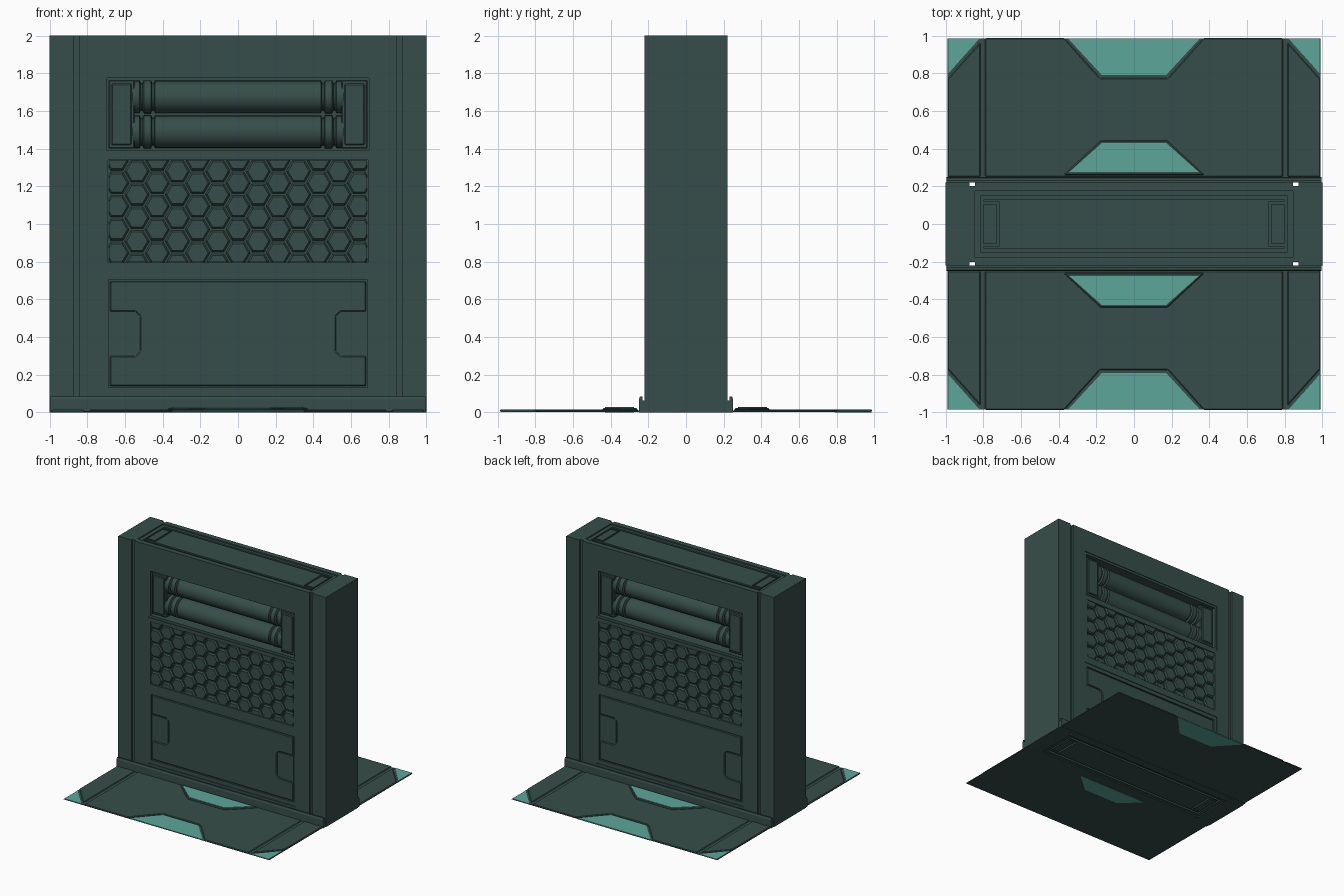
import bpy, bmesh, math
from mathutils import Matrix, Vector

if "Cube" in bpy.data.objects:
    bpy.data.objects.remove(bpy.data.objects["Cube"])


def material(name, rgb):
    m = bpy.data.materials.new(name)
    m.diffuse_color = (*rgb, 1)
    m.use_nodes = True
    m.node_tree.nodes["Principled BSDF"].inputs["Base Color"].default_value = m.diffuse_color
    return m


DARK = material("dark_green_grey", (0.037, 0.076, 0.067))
TEAL = material("teal", (0.107, 0.381, 0.319))


def finish(name, bm, mat, bevel=0, both=False):
    bmesh.ops.recalc_face_normals(bm, faces=bm.faces)
    me = bpy.data.meshes.new(name)
    bm.to_mesh(me)
    bm.free()
    me.materials.append(mat)
    ob = bpy.data.objects.new(name, me)
    bpy.context.collection.objects.link(ob)
    if bevel:
        m = ob.modifiers.new("bevel", 'BEVEL')
        m.width = bevel
        m.segments = 1
    if both:  # turned copy for the back half
        twin = ob.copy()
        twin.name = name + "_back"
        twin.rotation_euler.z = math.pi
        bpy.context.collection.objects.link(twin)
    return ob


def prism(bm, pts, a, b, axis):
    """Extrude a 2D outline from a to b along an axis."""
    place = {'x': lambda p, t: (t, p[0], p[1]),
             'y': lambda p, t: (p[0], t, p[1]),
             'z': lambda p, t: (p[0], p[1], t)}[axis]
    lo = [bm.verts.new(place(p, a)) for p in pts]
    hi = [bm.verts.new(place(p, b)) for p in pts]
    bm.faces.new(lo)
    bm.faces.new(hi[::-1])
    for i in range(len(pts)):
        j = (i + 1) % len(pts)
        bm.faces.new((lo[i], hi[i], hi[j], lo[j]))


def box(bm, x0, x1, y0, y1, z0, z1):
    prism(bm, [(x0, y0), (x1, y0), (x1, y1), (x0, y1)], z0, z1, 'z')


def solid(name, pts, a, b, axis, mat=DARK, bevel=0, both=True):
    bm = bmesh.new()
    prism(bm, pts, a, b, axis)
    return finish(name, bm, mat, bevel, both)


# wall slab with recesses cut out of both faces, top and bottom
bm = bmesh.new()
box(bm, -1, 1, -.22, .22, 0, 2)
wall = finish("wall", bm, DARK)
bm = bmesh.new()
for s in (-1, 1):
    def cut(x0, x1, z0, z1, depth):
        box(bm, x0, x1, *sorted((s * (.22 - depth), s * .3)), z0, z1)
    for x in (-.858, .858):
        cut(x - .015, x + .015, -.1, 2.1, .018)
    cut(-.715, .715, 1.37, 1.795, .006)
    cut(-.69, .69, .795, 1.34, .022)
    cut(-.715, .715, .1, .735, .006)
box(bm, -.845, .845, -.175, .175, 1.99, 2.1)
box(bm, -.845, .845, -.175, .175, -.1, .01)
cutter = finish("shallow_cutter", bm, DARK)
bm = bmesh.new()
for s in (-1, 1):
    box(bm, -.695, .695, *sorted((s * .11, s * .3)), 1.39, 1.775)
    box(bm, -.687, .687, *sorted((s * .202, s * .3)), .133, .703)
box(bm, -.812, .812, -.15, .15, 1.975, 2.1)
box(bm, -.812, .812, -.15, .15, -.1, .025)
deep = finish("deep_cutter", bm, DARK)
for c in (cutter, deep):
    m = wall.modifiers.new("cut", 'BOOLEAN')
    m.operation = 'DIFFERENCE'
    m.solver = 'EXACT'
    m.object = c
    c.hide_render = True
bpy.context.view_layer.update()
cut_mesh = bpy.data.meshes.new_from_object(
    wall.evaluated_get(bpy.context.evaluated_depsgraph_get()))
wall.modifiers.clear()
wall.data = cut_mesh
for c in (cutter, deep):
    bpy.data.objects.remove(c)

# panels set in the top and bottom of the wall
for name, z0, z1 in (("top_panel", 1.97, 1.99), ("bottom_panel", .01, .03)):
    bm = bmesh.new()
    box(bm, -.715, .715, -.13, .13, z0, z1)
    for s in (-1, 1):
        box(bm, *sorted((s * .73, s * .8)), -.105, .105, z0, z1)
        for t in (-1, 1):
            box(bm, *sorted((s * .715, s * .8)), *sorted((t * .117, t * .13)), z0, z1)
    finish(name, bm, DARK)

# pipe clamps at the ends of the upper recess
bm = bmesh.new()
for s in (-1, 1):
    box(bm, *sorted((s * .55, s * .688)), -.20, -.10, 1.4, 1.765)
    box(bm, *sorted((s * .565, s * .673)), -.212, -.19, 1.42, 1.745)
finish("pipe_clamp", bm, DARK, .006, True)

# two ribbed pipes, turned from a half profile mirrored in x
half = [(.56, .086), (.522, .086), (.516, .072), (.506, .072), (.5, .088),
        (.462, .088), (.456, .072), (.446, .072), (.44, .086)]
profile = half + [(-x, r) for x, r in reversed(half)]
N = 24
for k, zc in enumerate((1.675, 1.49)):
    bm = bmesh.new()
    rings = [[bm.verts.new((x, -.125 + r * math.cos(2 * math.pi * i / N),
                            zc + r * math.sin(2 * math.pi * i / N)))
              for i in range(N)] for x, r in profile]
    for a, b in zip(rings, rings[1:]):
        for i in range(N):
            j = (i + 1) % N
            bm.faces.new((a[i], a[j], b[j], b[i])).smooth = True
    bm.faces.new(rings[0])
    bm.faces.new(rings[-1][::-1])
    pipe = finish("pipe_%d" % (k + 1), bm, DARK, 0, True)
    pipe.data.set_sharp_from_angle(angle=math.radians(30))

# honeycomb grille, bevelled tiles clipped to the recess
bm = bmesh.new()
R = .0715
H = R * math.sqrt(3)
for col in range(-6, 7):
    for row in range(-1, 6):
        zc = 1.28 - row * H + (H / 2 if col % 2 == 0 else 0)
        levels = []
        for r, y in ((R - .006, -.195), (R - .006, -.206), (R - .016, -.218)):
            levels.append([bm.verts.new((col * 1.5 * R + r * math.cos(i * math.pi / 3), y,
                                         zc + r * math.sin(i * math.pi / 3)))
                           for i in range(6)])
        for a, b in zip(levels, levels[1:]):
            for i in range(6):
                j = (i + 1) % 6
                bm.faces.new((a[i], a[j], b[j], b[i]))
        bm.faces.new(levels[-1])
        bm.faces.new(levels[0][::-1])
for co, no in (((.685, 0, 0), (1, 0, 0)), ((-.685, 0, 0), (-1, 0, 0)),
               ((0, 0, 1.337), (0, 0, 1)), ((0, 0, .798), (0, 0, -1))):
    bmesh.ops.bisect_plane(bm, geom=bm.verts[:] + bm.edges[:] + bm.faces[:],
                           plane_co=co, plane_no=no, clear_outer=True)
    bmesh.ops.holes_fill(bm, edges=[e for e in bm.edges if e.is_boundary])
finish("honeycomb_grille", bm, DARK, 0, True)

# lower access panel with a notch at each side
right = [(.68, .14), (.68, .3), (.545, .3), (.52, .325), (.52, .51), (.545, .535),
         (.68, .535), (.68, .696)]
solid("access_panel", right + [(-x, z) for x, z in reversed(right)],
      -.214, -.19, 'y', DARK, .005)
bm = bmesh.new()
for s in (-1, 1):
    box(bm, *sorted((s * .53, s * .682)), -.208, -.19, .31, .525)
finish("access_panel_handle", bm, DARK, 0, True)

# skirting along the foot of the wall
solid("skirting", [(-.22, 0), (-.25, 0), (-.25, .07), (-.244, .085), (-.232, .085),
                   (-.232, .062), (-.22, .062)], -.995, .995, 'x')

# floor: thin under sheet with raised plates above it
solid("floor_under_sheet", [(-.99, -.985), (.99, -.985), (.99, -.25), (-.99, -.25)],
      .002, .006, 'z')
mid = [(.79, -.25), (.79, -.988), (.37, -.988), (.18, -.775), (-.18, -.775),
       (-.37, -.988), (-.79, -.988), (-.79, -.25)]
solid("floor_centre_plate", mid, .004, .015, 'z', DARK, .006)
for s in (-1, 1):
    solid("floor_side_plate", [(s * .815, -.25), (s * .99, -.25), (s * .99, -.77),
                               (s * .815, -.965)], .004, .015, 'z', DARK, .006)
    solid("corner_inlay", [(s * .985, -.8), (s * .985, -.985), (s * .82, -.985)],
          .004, .010, 'z', TEAL)

# teal inlays, with raised dark frames near the wall
outer = [(-.35, -.985), (.35, -.985), (.17, -.79), (-.17, -.79)]
inner = [(-.345, -.275), (.345, -.275), (.17, -.43), (-.17, -.43)]
solid("outer_inlay", outer, .004, .010, 'z', TEAL)
solid("inner_frame", [(-.375, -.26), (.375, -.26), (.178, -.443), (-.178, -.443)],
      .01, .024, 'z', DARK, .006)
solid("inner_inlay", inner, .02, .028, 'z', TEAL)

# inlays seen from underneath
solid("under_inlay_front", inner, 0, .003, 'z', TEAL, 0, False)
solid("under_inlay_back", [(-x, -y) for x, y in outer], 0, .003, 'z', TEAL, 0, False)
